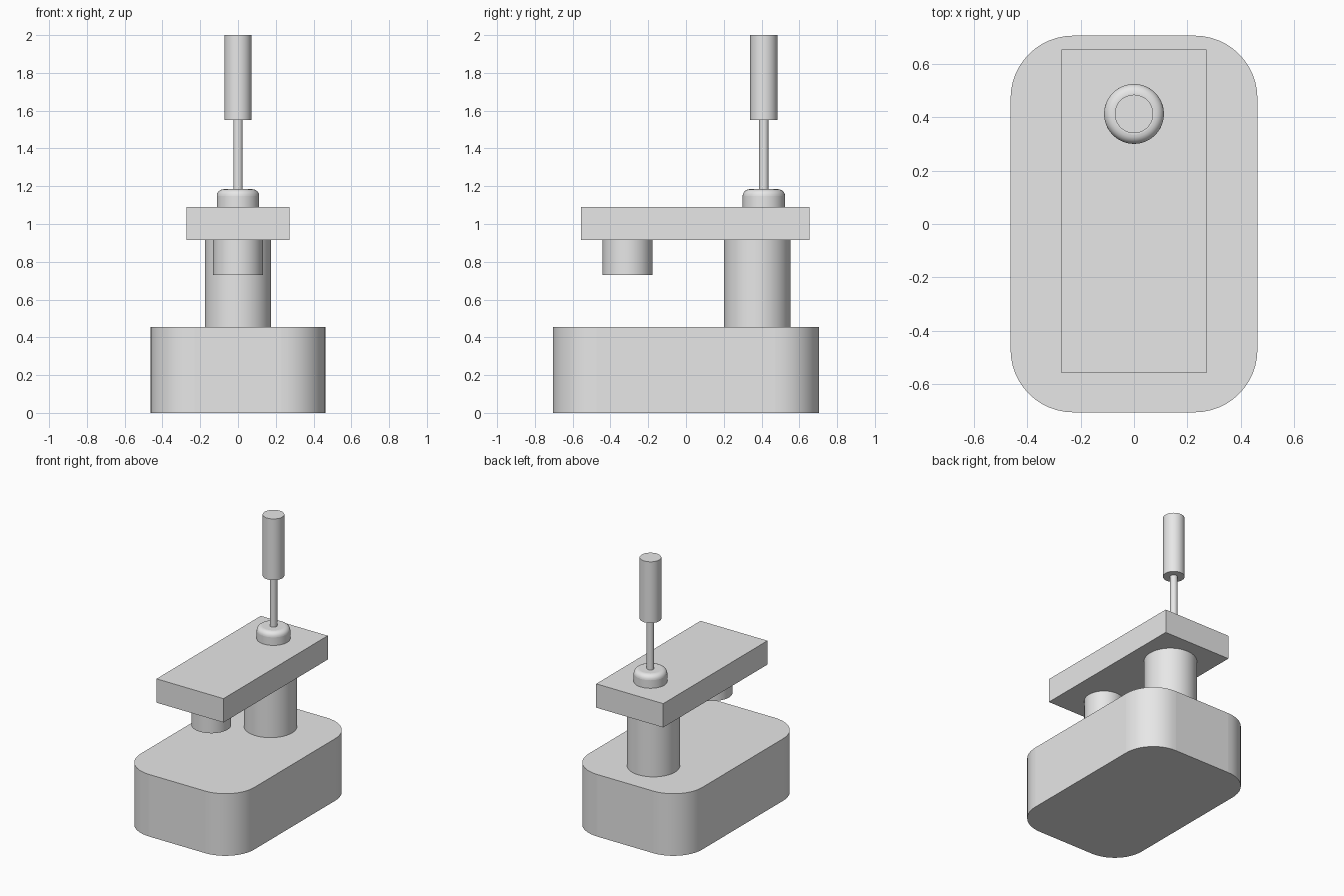
import bpy
import math

if "Cube" in bpy.data.objects:
    bpy.data.objects.remove(bpy.data.objects["Cube"], do_unlink=True)

GREY = (0.8, 0.8, 0.8, 1)
grey = bpy.data.materials.new("plain grey")
grey.use_nodes = True
grey.diffuse_color = GREY
grey.node_tree.nodes["Principled BSDF"].inputs["Base Color"].default_value = GREY


def finish(obj, name):
    obj.name = name
    obj.data.materials.clear()
    obj.data.materials.append(grey)
    bpy.ops.object.select_all(action="DESELECT")
    obj.select_set(True)
    bpy.context.view_layer.objects.active = obj
    bpy.ops.object.shade_smooth_by_angle(angle=math.radians(35))
    return obj


def box(name, x, y, z):
    """Box between the low and high limits on each axis."""
    limits = (x, y, z)
    bpy.ops.mesh.primitive_cube_add(size=1, location=[(a + b) / 2 for a, b in limits])
    obj = bpy.context.object
    obj.scale = [b - a for a, b in limits]
    bpy.ops.object.transform_apply(location=False, rotation=False, scale=True)
    return finish(obj, name)


def cylinder(name, radius, y, low, high):
    """Upright cylinder on the centre plane."""
    bpy.ops.mesh.primitive_cylinder_add(
        vertices=64, radius=radius, depth=high - low, location=(0, y, (low + high) / 2))
    return finish(bpy.context.object, name)


def round_edges(obj, width, segments, chosen):
    """Bevel only the edges picked by the rule."""
    weights = obj.data.attributes.new("bevel_weight_edge", "FLOAT", "EDGE")
    for edge in obj.data.edges:
        a, b = (obj.data.vertices[i].co for i in edge.vertices)
        weights.data[edge.index].value = float(chosen(a, b))
    bevel = obj.modifiers.new("rounding", "BEVEL")
    bevel.limit_method = "WEIGHT"
    bevel.width = width
    bevel.segments = segments
    bpy.context.view_layer.objects.active = obj
    bpy.ops.object.modifier_apply(modifier=bevel.name)
    finish(obj, obj.name)


# Base block with rounded upright corners
base = box("base", (-0.462, 0.462), (-0.705, 0.705), (0, 0.456))
round_edges(base, 0.235, 12, lambda a, b: abs(a.z - b.z) > 0.1)

# Rear column, overhanging arm and the stub below its front end
cylinder("column", 0.176, 0.377, 0.456, 0.915)
box("arm", (-0.272, 0.272), (-0.557, 0.653), (0.915, 1.09))
cylinder("front_stub", 0.132, -0.31, 0.73, 0.915)

# Collar with a rounded top rim
collar = cylinder("collar", 0.112, 0.412, 1.09, 1.184)
round_edges(collar, 0.035, 6, lambda a, b: min(a.z, b.z) > 0)

# Lever rod and grip
cylinder("rod", 0.025, 0.412, 1.184, 1.55)
cylinder("grip", 0.072, 0.412, 1.55, 2.0)
